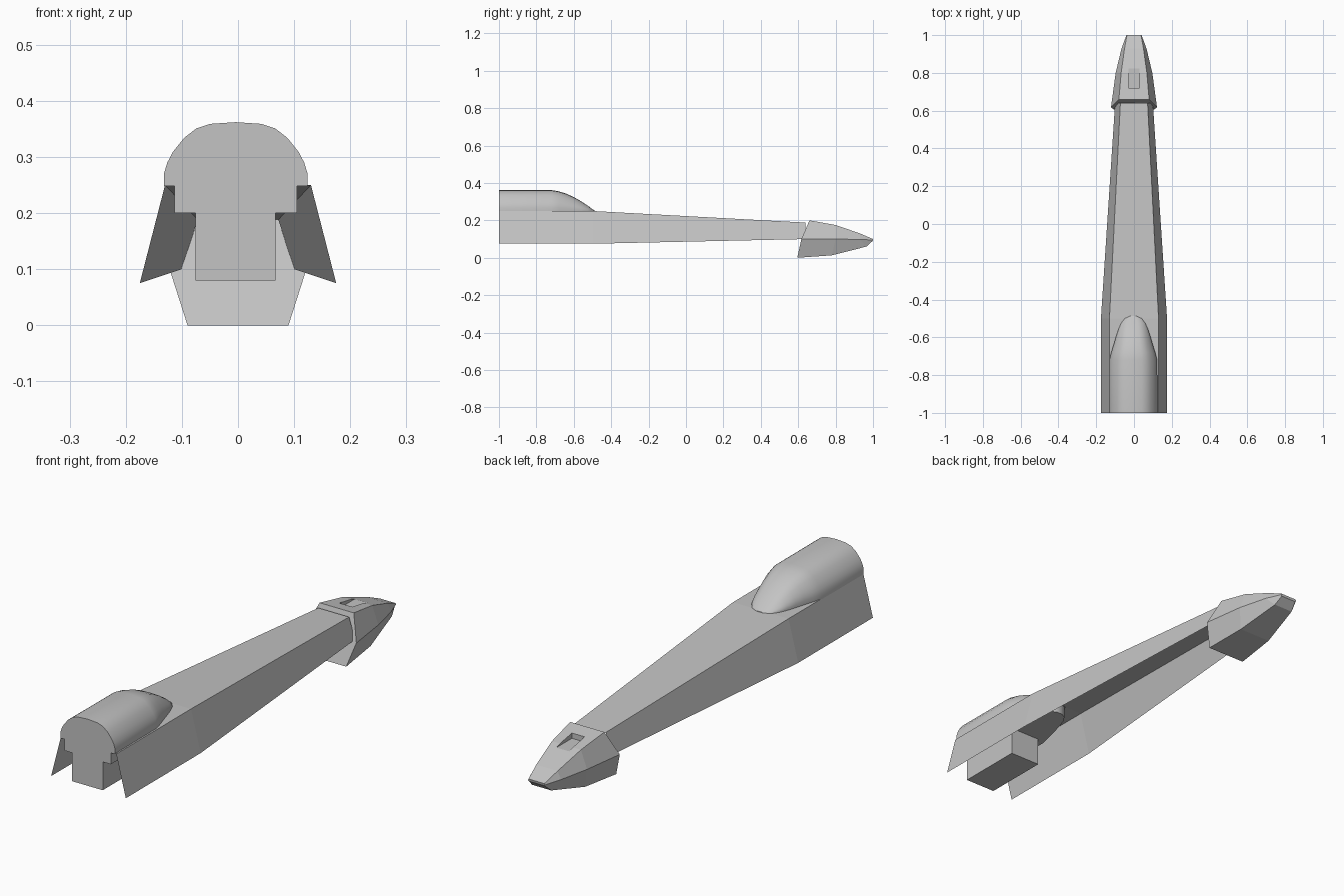
import bpy, bmesh, math

old = bpy.data.objects.get("Cube")
if old:
    bpy.data.objects.remove(old, do_unlink=True)

grey = bpy.data.materials.new("hull grey")
grey.use_nodes = True
colour = (0.55, 0.55, 0.55, 1)
grey.diffuse_color = colour
grey.node_tree.nodes["Principled BSDF"].inputs["Base Color"].default_value = colour


def finish(name, bm, solid=True):
    if solid:
        bmesh.ops.recalc_face_normals(bm, faces=bm.faces)
    mesh = bpy.data.meshes.new(name)
    bm.to_mesh(mesh)
    bm.free()
    mesh.materials.append(grey)
    ob = bpy.data.objects.new(name, mesh)
    bpy.context.collection.objects.link(ob)
    return ob


def loft(name, rings, closed=True):
    """Skin a row of cross-sections, capping both ends if closed."""
    bm = bmesh.new()
    rows = [[bm.verts.new(p) for p in ring] for ring in rings]
    n = len(rows[0])
    for a, b in zip(rows, rows[1:]):
        for i in range(n if closed else n - 1):
            j = (i + 1) % n
            bm.faces.new((a[i], a[j], b[j], b[i]))
    if closed:
        bm.faces.new(rows[0])
        bm.faces.new(rows[-1])
    return finish(name, bm, closed)


def box(name, low, high):
    bm = bmesh.new()
    bmesh.ops.create_cube(bm, size=1)
    for v in bm.verts:
        v.co = [high[i] if v.co[i] > 0 else low[i] for i in range(3)]
    return finish(name, bm)


def mirrored(half, centre=0):
    """Complete a ring from its +x half."""
    return [(centre + x, y, z) for x, y, z in half] + \
           [(centre - x, y, z) for x, y, z in reversed(half)]


# Long tapering shell, open underneath: roof and two flared side walls
stations = [(-1, 0.13, 0.25, 0.175, 0.075), (-0.5, 0.13, 0.25, 0.175, 0.075),
            (0.64, 0.072, 0.188, 0.1, 0.1)]
loft("body_shell", [[(w, y, b), (t, y, z), (-t, y, z), (-w, y, b)]
                    for y, t, z, w, b in stations], closed=False)

# Faceted nose: top, middle and bottom edge lines swept to the tip
top = [(0.08, 0.66, 0.2), (0.068, 0.8, 0.175), (0.05, 0.93, 0.13), (0.037, 1, 0.1)]
middle = [(0.122, 0.617, 0.1), (0.097, 0.8, 0.1), (0.066, 0.93, 0.098), (0.04, 1, 0.095)]
bottom = [(0.09, 0.595, 0), (0.075, 0.78, 0.013), (0.045, 0.965, 0.06), (0.036, 0.998, 0.09)]
nose = loft("nose", [mirrored(list(r)) for r in zip(top, middle, bottom)])

# Level-floored scoop cut into the top of the nose
cutter = box("scoop_cutter", (-0.03, 0.72, 0.167), (0.03, 0.9, 0.3))
cutter.hide_render = True
cutter.hide_viewport = True
cut = nose.modifiers.new("scoop", 'BOOLEAN')
cut.operation = 'DIFFERENCE'
cut.solver = 'EXACT'
cut.object = cutter

# Rounded canopy with a narrower tub reaching below the roof
shift = -0.004
dome = [(0, 0.362), (0.045, 0.359), (0.07, 0.351), (0.092, 0.334), (0.112, 0.309),
        (0.122, 0.29), (0.128, 0.27), (0.128, 0.248)]
tub = [(0.109, 0.248), (0.109, 0.2)]
stages = [(-1, 1, 1), (-0.72, 0.99, 1), (-0.68, 0.91, 0.94), (-0.64, 0.81, 0.83),
          (-0.6, 0.72, 0.67), (-0.56, 0.62, 0.47), (-0.525, 0.5, 0.27),
          (-0.5, 0.35, 0.1), (-0.487, 0.13, 0.03)]
rings = []
for y, wide, tall in stages:
    half = [(x * wide, y, 0.248 + (z - 0.248) * tall) for x, z in dome]
    half += [(x * wide, y, z) for x, z in tub]
    rings.append(mirrored(half, shift)[:-1])
    rings[-1] = [p for i, p in enumerate(rings[-1])]
canopy = loft("canopy", rings)

# Block hanging beneath the canopy
box("under_block", (-0.076, -1, 0.08), (0.067, -0.71, 0.201))

bpy.ops.object.select_all(action='DESELECT')
canopy.select_set(True)
bpy.context.view_layer.objects.active = canopy
bpy.ops.object.shade_smooth_by_angle(angle=math.radians(35))
